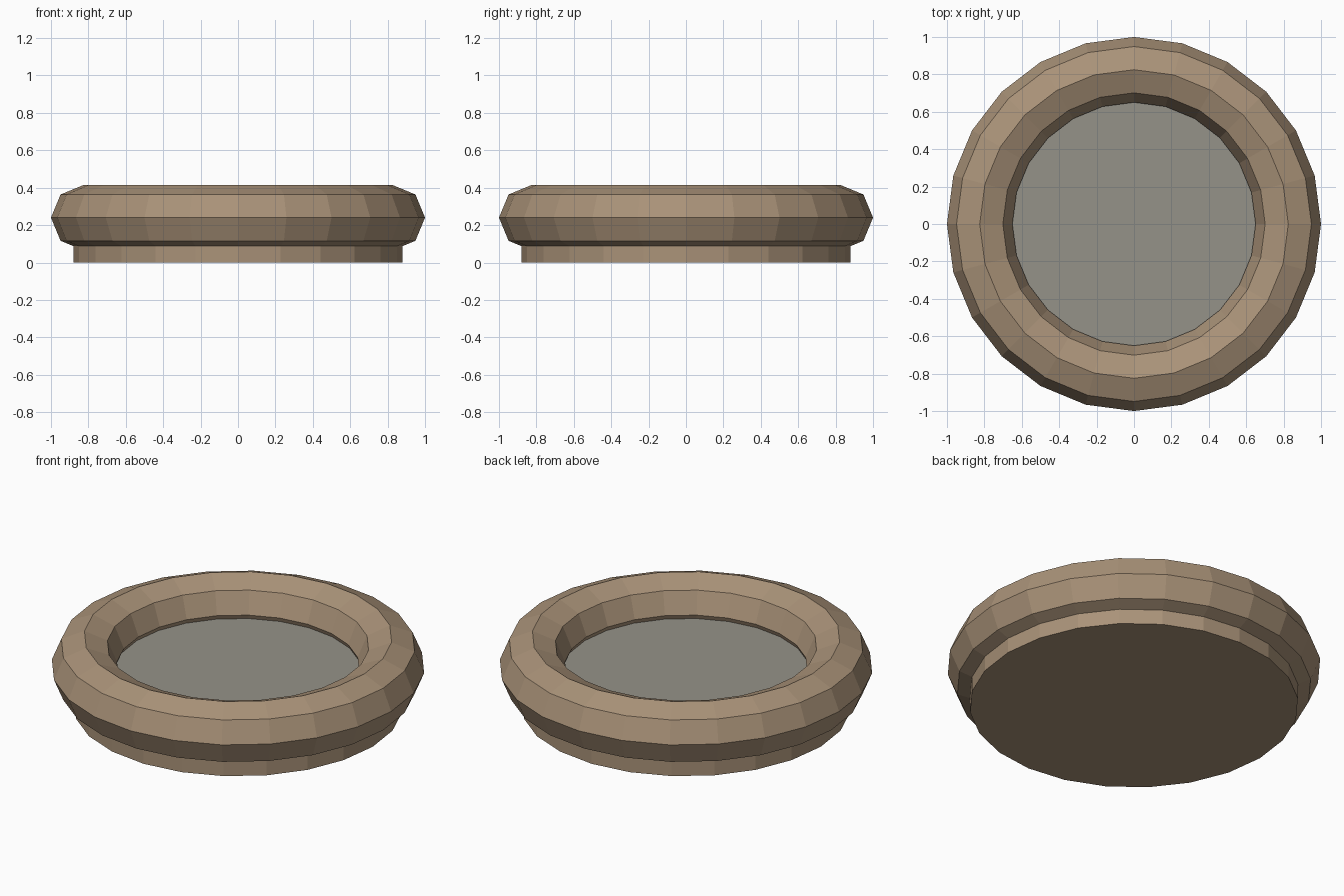
import bpy

if "Cube" in bpy.data.objects:
    bpy.data.objects.remove(bpy.data.objects["Cube"])


def material(name, rgb):
    m = bpy.data.materials.new(name)
    m.diffuse_color = (*rgb, 1)
    m.use_nodes = True
    m.node_tree.nodes["Principled BSDF"].inputs["Base Color"].default_value = m.diffuse_color
    return m


def finish(name, mat):
    ob = bpy.context.object
    ob.name = name
    ob.data.materials.append(mat)
    return ob


def disc(name, radius, z0, z1, mat):
    bpy.ops.mesh.primitive_cylinder_add(vertices=24, radius=radius, depth=z1 - z0,
                                        location=(0, 0, (z0 + z1) / 2))
    return finish(name, mat)


brown = material("brown", (0.40, 0.29, 0.19))
warm_grey = material("warm_grey", (0.30, 0.29, 0.25))

# low foot under the rim
disc("base", 0.88, 0, 0.18, brown)

# octagonal-section rim
bpy.ops.mesh.primitive_torus_add(major_segments=24, minor_segments=8,
                                 major_radius=0.825, minor_radius=0.175,
                                 location=(0, 0, 0.24))
finish("rim", brown)

# recessed plate inside the rim
disc("inner_plate", 0.70, 0.17, 0.215, warm_grey)
